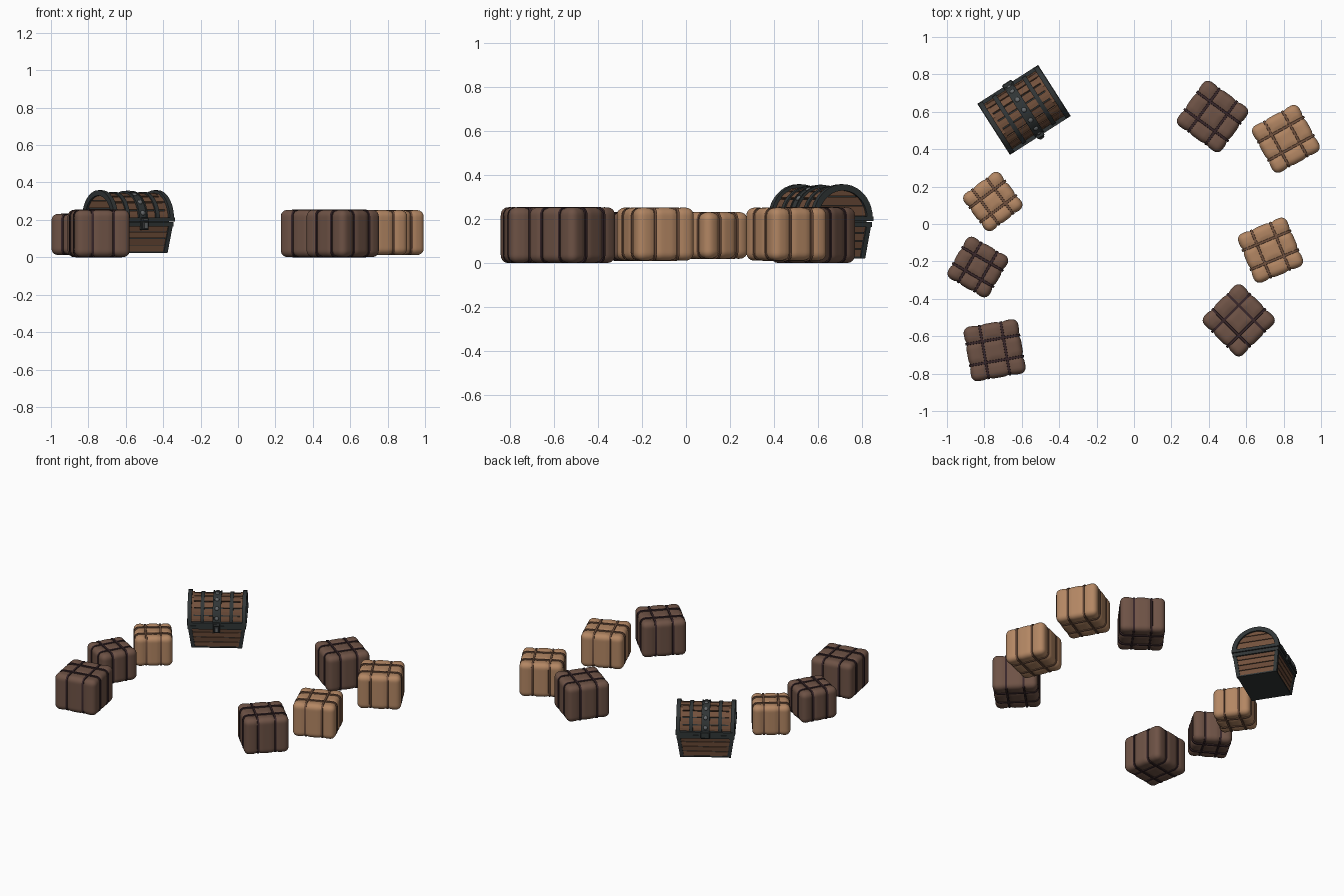
import bpy, bmesh, random
from math import sin, cos, pi, radians, exp
from mathutils import Matrix, Vector

if "Cube" in bpy.data.objects:
    bpy.data.objects.remove(bpy.data.objects["Cube"])

random.seed(4)


def mat(name, r, g, b):
    m = bpy.data.materials.new(name)
    m.diffuse_color = (r, g, b, 1)
    m.use_nodes = True
    m.node_tree.nodes["Principled BSDF"].inputs["Base Color"].default_value = m.diffuse_color
    return m


LIGHT = mat("light_cloth", .45, .24, .125)
LIGHT_STRAP = mat("light_strap", .17, .085, .05)
DARK = mat("dark_cloth", .155, .085, .06)
DARK_STRAP = mat("dark_strap", .04, .02, .023)
WOOD = [mat("wood_a", .17, .082, .045), mat("wood_b", .14, .067, .038)]
IRON = mat("iron", .03, .036, .037)
STEEL = mat("steel", .13, .14, .145)


def finish(bm, name, materials, matrix, smooth=True):
    bmesh.ops.recalc_face_normals(bm, faces=bm.faces)
    me = bpy.data.meshes.new(name)
    bm.to_mesh(me)
    bm.free()
    for m in materials:
        me.materials.append(m)
    ob = bpy.data.objects.new(name, me)
    bpy.context.collection.objects.link(ob)
    ob.matrix_world = matrix
    if smooth:
        bpy.ops.object.select_all(action='DESELECT')
        ob.select_set(True)
        bpy.context.view_layer.objects.active = ob
        bpy.ops.object.shade_smooth_by_angle(angle=radians(40))
    return ob


def loft(bm, a, b, mi=0):
    """Closed solid between two matching loops of points."""
    va, vb = [bm.verts.new(p) for p in a], [bm.verts.new(p) for p in b]
    n = len(va)
    faces = [bm.faces.new(va), bm.faces.new(vb)]
    faces += [bm.faces.new((va[i], va[(i + 1) % n], vb[(i + 1) % n], vb[i])) for i in range(n)]
    for f in faces:
        f.material_index = mi


def rect(x0, x1, y0, y1, z):
    return [(x0, y0, z), (x1, y0, z), (x1, y1, z), (x0, y1, z)]


def box(bm, x0, x1, y0, y1, z0, z1, mi=0):
    loft(bm, rect(x0, x1, y0, y1, z0), rect(x0, x1, y0, y1, z1), mi)


# ---------------------------------------------------------------- bales
RAD = .035


def rounded_loop(hx, hz):
    pts = []
    for k, (sx, sz) in enumerate([(1, 1), (-1, 1), (-1, -1), (1, -1)]):
        for i in range(6):
            a = (k + i / 5) * pi / 2
            pts.append((sx * (hx - RAD) + RAD * cos(a), sz * (hz - RAD) + RAD * sin(a)))
    return pts


def bale(name, x, y, angle, s, z0, z1, cloth, strap):
    half = Vector((s / 2, s / 2, (z1 - z0) / 2))
    M = Matrix.Translation((x, y, (z0 + z1) / 2)) @ Matrix.Rotation(radians(angle), 4, 'Z')
    off = s * .195
    # padded block: rounded box pinched in along the straps
    bm = bmesh.new()
    bmesh.ops.create_cube(bm, size=2)
    bmesh.ops.subdivide_edges(bm, edges=bm.edges[:], cuts=25, use_grid_fill=True)
    inner = half - Vector((RAD,) * 3)
    for v in bm.verts:
        p = Vector([v.co[i] * half[i] for i in range(3)])
        c = Vector([max(-inner[i], min(inner[i], p[i])) for i in range(3)])
        n = (p - c).normalized()
        dent = 0
        for i, other in ((0, 1), (1, 0)):
            w = 1 - abs(n[i])
            g = exp(-((abs(p[i]) - off) / .016) ** 2)
            dent = max(dent, w * g)
        v.co = c + n * (RAD - .008 * dent)
    finish(bm, name, [cloth], M)
    # two straps each way round
    bm = bmesh.new()
    for axis in (0, 1):
        e = -.001 + axis * .002
        out, inn = rounded_loop(half.x + e, half.z + e), rounded_loop(half.x - .012, half.z - .012)
        for sgn in (-1, 1):
            rings = []
            for prof, w in ((inn, -.008), (out, -.006), (out, .006), (inn, .008)):
                t = sgn * off + w
                rings.append([bm.verts.new((t, u, z) if axis == 0 else (u, t, z)) for u, z in prof])
            n = len(out)
            for j in range(4):
                a, b = rings[j], rings[(j + 1) % 4]
                for i in range(n):
                    k = (i + 1) % n
                    bm.faces.new((a[i], a[k], b[k], b[i]))
    finish(bm, name + "_straps", [strap], M)


for i, (x, y, ang, s, z0, z1) in enumerate([
        (.42, .575, -36, .293, .001, .254), (.56, -.515, 45, .293, .001, .254),
        (-.745, -.675, 10, .296, .001, .254), (-.835, -.23, -30, .256, .012, .232)]):
    bale(f"dark_bale_{i + 1}", x, y, ang, s, z0, z1, DARK, DARK_STRAP)
for i, (x, y, ang, s, z0, z1) in enumerate([
        (.812, .455, 29, .285, .012, .252), (.73, -.14, 22.5, .283, .012, .252),
        (-.755, .12, 37, .246, .02, .232)]):
    bale(f"light_bale_{i + 1}", x, y, ang, s, z0, z1, LIGHT, LIGHT_STRAP)

# ---------------------------------------------------------------- chest
CM = Matrix.Translation((-.588, .61, 0)) @ Matrix.Rotation(radians(32.6), 4, 'Z')
ZB, ZT, ZL = .022, .172, .205


def body(z, grow=0):
    """Half width and half depth of the tapering body at height z."""
    t = (z - ZB) / (ZT - ZB)
    return .160 + .022 * t + grow, .132 + .018 * t + grow


def slab(bm, z0, z1, grow, mi=0):
    (a, b), (c, d) = body(z0, grow), body(z1, grow)
    loft(bm, rect(-a, a, -b, b, z0), rect(-c, c, -d, d, z1), mi)


# body planks, four rows
bm = bmesh.new()
step = (ZT - ZB - .006) / 4
for i in range(4):
    z = ZB + .006 + i * step
    slab(bm, z + .003, z + step - .002, -.003 + random.uniform(-.001, .002), i % 2)
finish(bm, "chest_body_planks", WOOD, CM, False)

# iron core, base plate, corner posts, rims
bm = bmesh.new()
slab(bm, ZB + .001, ZT, -.01)
slab(bm, ZB, ZB + .009, .001)
for sx in (-1, 1):
    for sy in (-1, 1):
        ends = []
        for z in (ZB, ZT):
            a, b = body(z, .004)
            ends.append(rect(sx * (a - .024), sx * a, sy * (b - .024), sy * b, z))
        loft(bm, *ends)
box(bm, -.188, .188, -.157, .157, ZT - .008, .188)
box(bm, -.193, .193, -.162, .162, .191, .212)
box(bm, -.17, .17, -.14, .14, .187, .192)
finish(bm, "chest_iron_frame", [IRON], CM, False)


# domed lid
def arch_pt(x, r, a):
    return (x, -r * cos(a), ZL + r * .96 * sin(a))


def arch(bm, x0, x1, r0, r1, a0, a1, n, mi=0):
    angs = [a0 + (a1 - a0) * i / n for i in range(n + 1)]
    rings = [[bm.verts.new(arch_pt(x, r, a)) for x, r in ((x0, r0), (x1, r0), (x1, r1), (x0, r1))] for a in angs]
    faces = [bm.faces.new(rings[0]), bm.faces.new(rings[-1])]
    for p, q in zip(rings, rings[1:]):
        faces += [bm.faces.new((p[j], p[(j + 1) % 4], q[(j + 1) % 4], q[j])) for j in range(4)]
    for f in faces:
        f.material_index = mi


bm = bmesh.new()
N = 9
for i in range(N):
    a = pi * i / N
    arch(bm, -.17, .17, .125, .143 + random.uniform(-.002, .002), a + .03, a + pi / N - .03, 2, i % 2)
# lid end boards
levels = [.06, .42, .8, 1.5]
for sx in (-1, 1):
    for i, (p, q) in enumerate(zip(levels, levels[1:])):
        ends = []
        for a, dz in ((p, .002), (q, -.002)):
            _, y, z = arch_pt(0, .142, a)
            y = min(y, -.05) if i == 2 else y
            ends.append(rect(sx * .15, sx * .178, y, -y, z + dz))
        loft(bm, *ends, mi=i % 2)
finish(bm, "chest_lid_planks", WOOD, CM, False)

bm = bmesh.new()
arch(bm, -.172, .172, .02, .134, 0, pi, 20)
for sx in (-1, 1):
    xs = sorted((sx * .164, sx * .19))
    arch(bm, *xs, .130, .160, 0, pi, 20)
    xs = sorted((sx * .082, sx * .106))
    arch(bm, *xs, .130, .151, 0, pi, 20)
arch(bm, -.026, .026, .130, .152, 0, pi, 20)
for sx in (-1, 1):
    arch(bm, *sorted((sx * .019, sx * .027)), .14, .156, 0, pi, 20)
finish(bm, "chest_lid_bands", [IRON], CM)

# rivets along the centre band
bm = bmesh.new()
for i in range(7):
    a = pi * (i + .5) / 7
    T = Matrix.Translation(arch_pt(0, .151, a)) @ Matrix.Rotation(a - pi / 2, 4, 'X').inverted()
    bmesh.ops.create_uvsphere(bm, u_segments=12, v_segments=8, radius=.014,
                              matrix=T @ Matrix.Diagonal((1, 1, .6, 1)))
finish(bm, "chest_rivets", [STEEL], CM)

# front latch and rear hinge
bm = bmesh.new()
box(bm, -.022, .022, -.172, -.15, .145, .212)
box(bm, -.014, .014, -.182, -.17, .152, .19, 1)
box(bm, -.018, .018, -.176, -.17, .194, .208, 1)
bmesh.ops.bevel(bm, geom=bm.edges[:], offset=.003, segments=1, affect='EDGES')
finish(bm, "chest_latch", [IRON, STEEL], CM, False)
bm = bmesh.new()
box(bm, -.03, .03, .145, .174, .172, .216)
bmesh.ops.bevel(bm, geom=bm.edges[:], offset=.004, segments=1, affect='EDGES')
finish(bm, "chest_hinge", [IRON], CM, False)
